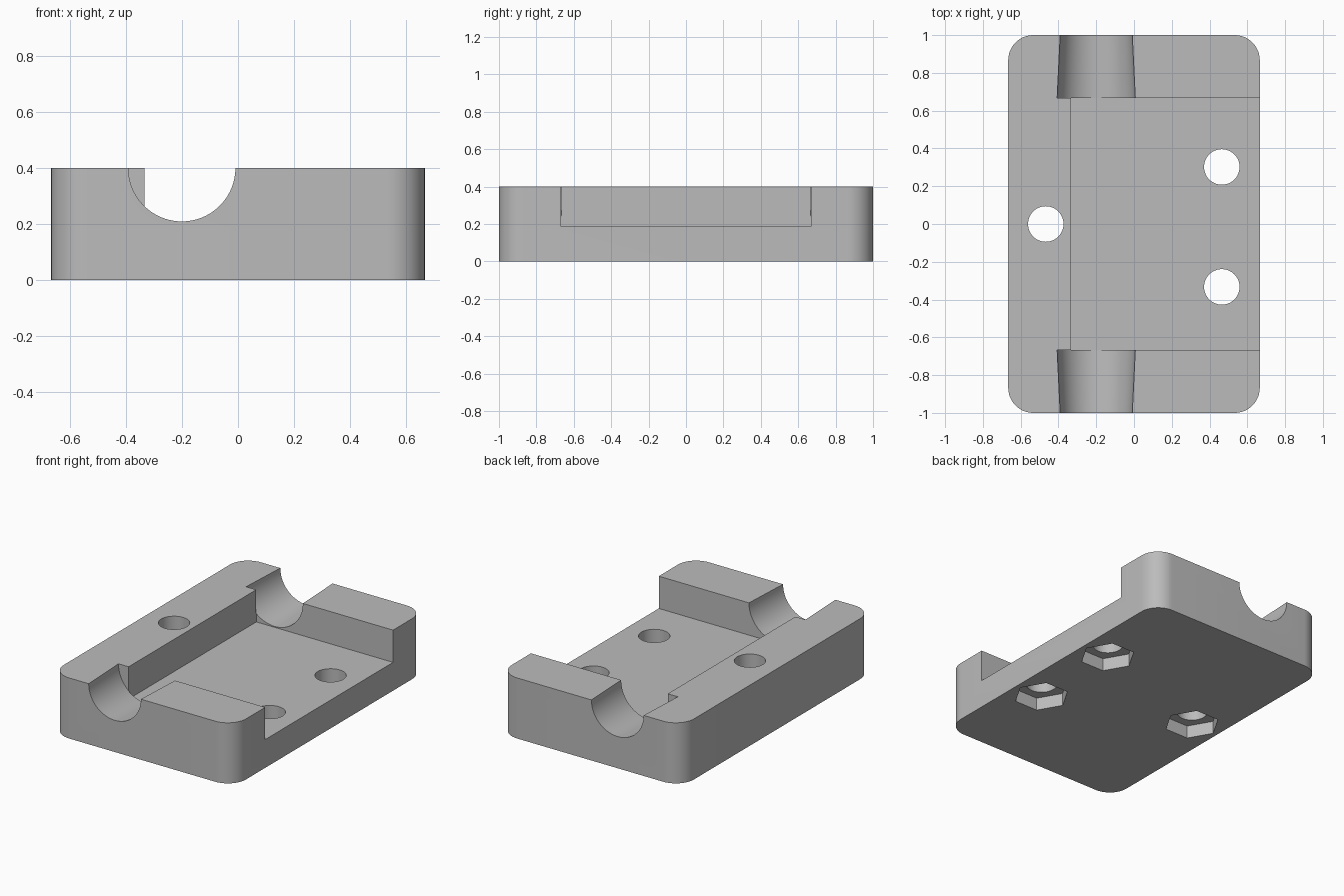
import bpy, bmesh, math
from mathutils import Matrix

cube = bpy.data.objects.get("Cube")
if cube:
    bpy.data.objects.remove(cube, do_unlink=True)

HALF_X, HALF_Y, TOP = 0.666, 1.0, 0.4
WALL_Y, FLOOR = 0.667, 0.187

grey = bpy.data.materials.new("plain grey")
grey.use_nodes = True
grey.diffuse_color = (0.5, 0.5, 0.5, 1)
grey.node_tree.nodes["Principled BSDF"].inputs["Base Color"].default_value = (0.5, 0.5, 0.5, 1)


def make_object(name, bm):
    bmesh.ops.recalc_face_normals(bm, faces=bm.faces)
    mesh = bpy.data.meshes.new(name)
    bm.to_mesh(mesh)
    bm.free()
    mesh.materials.append(grey)
    obj = bpy.data.objects.new(name, mesh)
    bpy.context.collection.objects.link(obj)
    return obj


def box(name, low, high, corner=0):
    bm = bmesh.new()
    bmesh.ops.create_cube(bm, size=1)
    for v in bm.verts:
        v.co = [(a + b) / 2 + c * (b - a) for a, b, c in zip(low, high, v.co)]
    if corner:
        upright = [e for e in bm.edges if abs(e.verts[0].co.z - e.verts[1].co.z) > 0.1]
        bmesh.ops.bevel(bm, geom=upright, offset=corner, segments=12, profile=0.5, affect='EDGES')
    return make_object(name, bm)


def frustum(name, r1, r2, depth, sides, matrix):
    bm = bmesh.new()
    bmesh.ops.create_cone(bm, cap_ends=True, segments=sides, radius1=r1,
                          radius2=r2, depth=depth, matrix=matrix)
    return make_object(name, bm)


# Rounded block
body = box("base_block", (-HALF_X, -HALF_Y, 0), (HALF_X, HALF_Y, TOP), corner=0.133)

# Pocket, open on the left side and the top
cutters = [box("pocket_cutter", (-0.333, -WALL_Y, FLOOR), (1, WALL_Y, 1))]

# Tapered half-round channels through the two end walls
start, end = WALL_Y - 0.001, HALF_Y + 0.1
for side, label in ((-1, "front"), (1, "back")):
    place = Matrix.Translation((-0.2, side * (start + end) / 2, TOP))
    turn = Matrix.Rotation(-side * math.pi / 2, 4, 'X')
    cutters.append(frustum(label + "_channel_cutter", 0.207, 0.186, end - start, 96, place @ turn))

# Screw holes with hexagonal nut recesses underneath
for i, (x, y) in enumerate(((-0.467, 0), (0.465, 0.302), (0.465, -0.333))):
    cutters.append(frustum(f"screw_hole_cutter_{i}", 0.094, 0.094, 2, 48,
                           Matrix.Translation((x, y, 0))))
    cutters.append(frustum(f"nut_recess_cutter_{i}", 0.17, 0.17, 0.17, 6,
                           Matrix.Translation((x, y, 0)) @ Matrix.Rotation(math.pi / 2, 4, 'Z')))

for cutter in cutters:
    cutter.hide_render = True
    mod = body.modifiers.new(cutter.name, 'BOOLEAN')
    mod.operation = 'DIFFERENCE'
    mod.solver = 'EXACT'
    mod.object = cutter

# Apply the cuts and drop the cutters
bpy.context.view_layer.update()
result = bpy.data.meshes.new_from_object(body.evaluated_get(bpy.context.evaluated_depsgraph_get()))
body.modifiers.clear()
body.data = result
for cutter in cutters:
    bpy.data.objects.remove(cutter, do_unlink=True)

bpy.ops.object.select_all(action='DESELECT')
body.select_set(True)
bpy.context.view_layer.objects.active = body
bpy.ops.object.shade_smooth_by_angle(angle=math.radians(30))
